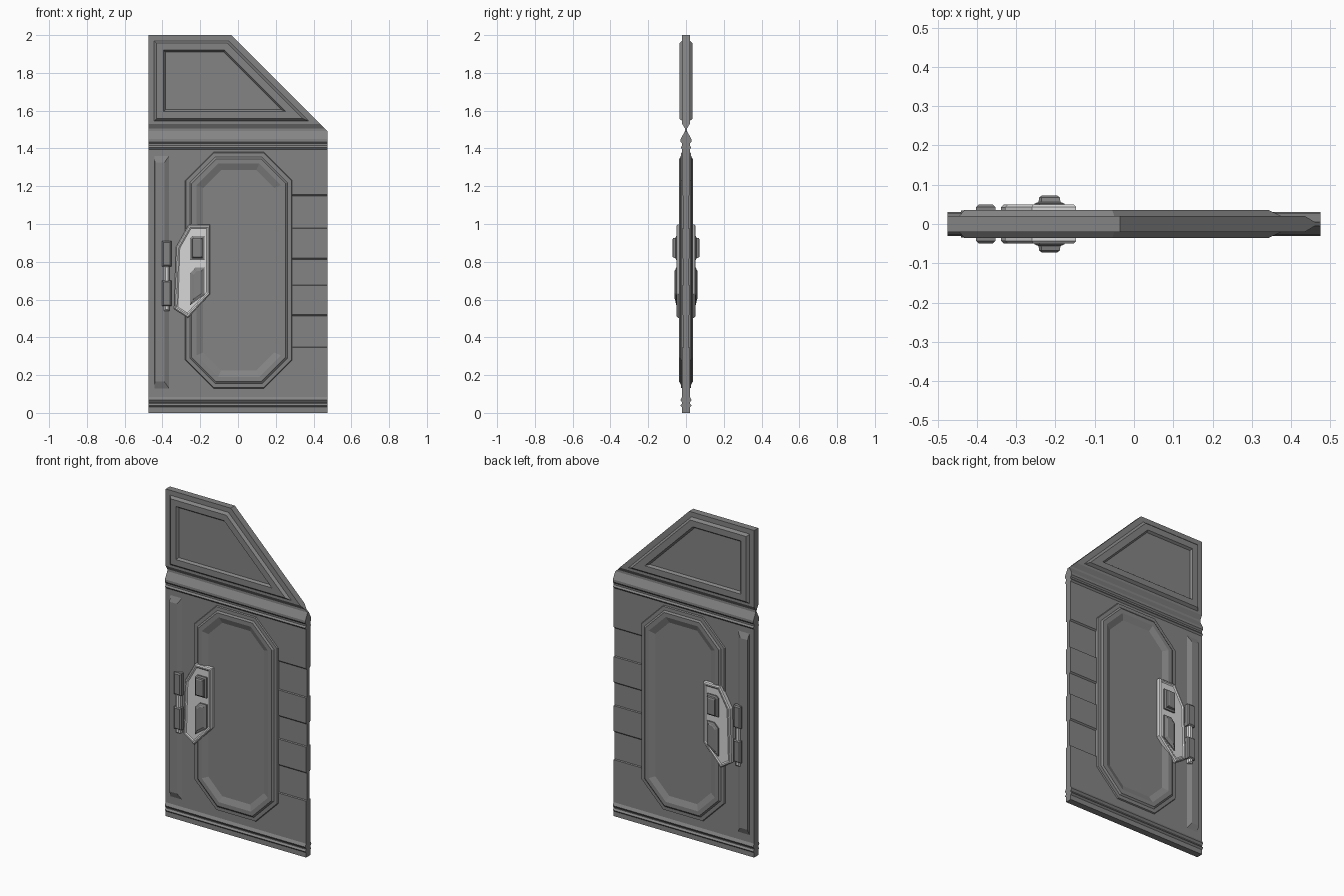
import bpy, bmesh
from mathutils import Vector

old = bpy.data.objects.get("Cube")
if old:
    bpy.data.objects.remove(old, do_unlink=True)


def material(name, value):
    m = bpy.data.materials.new(name)
    m.use_nodes = True
    colour = (value, value, value, 1)
    m.diffuse_color = colour
    m.node_tree.nodes["Principled BSDF"].inputs["Base Color"].default_value = colour
    return m


DARK = material("dark grey metal", 0.23)
LIGHT = material("light grey metal", 0.68)


def finish(name, bm, mat):
    bmesh.ops.recalc_face_normals(bm, faces=bm.faces)
    mesh = bpy.data.meshes.new(name)
    bm.to_mesh(mesh)
    bm.free()
    mesh.materials.append(mat)
    bpy.context.collection.objects.link(bpy.data.objects.new(name, mesh))


def loft(bm, rings):
    """Skin matching point rings into a closed solid."""
    rows = [[bm.verts.new(p) for p in ring] for ring in rings]
    n = len(rows[0])
    for a, b in zip(rows, rows[1:]):
        for i in range(n):
            j = (i + 1) % n
            bm.faces.new((a[i], a[j], b[j], b[i]))
    bm.faces.new(rows[0])
    bm.faces.new(rows[-1])


def inset(outline, d):
    """Move every edge of a clockwise convex outline inwards by d."""
    pts = [Vector(p) for p in outline]
    result = []
    for i, p in enumerate(pts):
        e1 = (p - pts[i - 1]).normalized()
        e2 = (pts[(i + 1) % len(pts)] - p).normalized()
        n1, n2 = Vector((e1.y, -e1.x)), Vector((e2.y, -e2.x))
        result.append(p + (n1 + n2) * d / (1 + n1.dot(n2)))
    return result


def relief(name, outline, steps, mat):
    """Stepped moulding standing out of both faces of the door."""
    full = [(d, -y) for d, y in reversed(steps)] + steps
    bm = bmesh.new()
    loft(bm, [[(p.x, y, p.y) for p in inset(outline, d)] for d, y in full])
    finish(name, bm, mat)


def rect(x0, x1, z0, z1):
    return [(x0, z0), (x0, z1), (x1, z1), (x1, z0)]


def chamfered(x0, x1, z0, z1, c):
    return [(x0, z0 + c), (x0, z1 - c), (x0 + c, z1), (x1 - c, z1),
            (x1, z1 - c), (x1, z0 + c), (x1 - c, z0), (x0 + c, z0)]


def slab(name, x0, x1, profile):
    """Sweep the half thickness profile across x and trim the sloped top."""
    section = [(y, z) for y, z in profile] + [(-y, z) for y, z in reversed(profile)]
    bm = bmesh.new()
    loft(bm, [[(x, y, z) for y, z in section] for x in (x0, x1)])
    cut = bmesh.ops.bisect_plane(
        bm, geom=bm.verts[:] + bm.edges[:] + bm.faces[:],
        plane_co=(-0.035, 0, 2), plane_no=(1, 0, 1), clear_outer=True)["geom_cut"]
    bmesh.ops.holes_fill(bm, edges=[e for e in cut if isinstance(e, bmesh.types.BMEdge)])
    finish(name, bm, DARK)


# Door slab: ribbed bands at the bottom and middle, groove under the top panel
T = 0.02
bottom = [(T, 0), (T, 0.03), (0.03, 0.04), (T, 0.05), (T, 0.055),
          (0.03, 0.068), (T, 0.085)]
top = [(T, 1.395), (0.028, 1.405), (T, 1.415), (T, 1.425), (0.028, 1.435),
       (0.028, 1.45), (T, 1.465), (0.005, 1.492), (0.005, 1.505), (T, 1.53), (T, 2)]
slab("door_slab", -0.475, 0.285, bottom + top)

# Edge strip with three shallow recesses
notches = []
for z0, z1 in ((0.345, 0.52), (0.675, 0.82), (0.975, 1.155)):
    notches += [(T, z0), (0.012, z0 + 0.003), (0.012, z1 - 0.008), (T, z1)]
slab("notched_edge_strip", 0.285, 0.475, bottom + notches + top)

# Octagonal centre moulding
relief("centre_moulding", chamfered(-0.28, 0.287, 0.13, 1.38, 0.15),
       [(0, T), (0.004, 0.027), (0.025, 0.028), (0.035, 0.036),
        (0.06, 0.036), (0.085, 0.026), (0.095, 0.022)], DARK)

# Sloped upper frame
relief("upper_frame", [(-0.445, 1.545), (-0.445, 1.97), (-0.05, 1.97), (0.375, 1.545)],
       [(0, T), (0.013, 0.035), (0.05, 0.035), (0.06, 0.022)], DARK)

# Long side rail, sloped at its ends and inner edge
bm = bmesh.new()
outer, inner = rect(-0.443, -0.365, 0.13, 1.36), rect(-0.44, -0.39, 0.165, 1.325)
loft(bm, [[(x, y, z) for x, z in shape] for shape, y in
          ((inner, -0.034), (outer, -T), (outer, T), (inner, 0.034))])
finish("side_rail", bm, DARK)

# Latch bar beside the handle
for name, x0, x1, z0, z1, y, mat in (
        ("latch_upper_block", -0.402, -0.353, 0.775, 0.91, 0.05, DARK),
        ("latch_lower_block", -0.402, -0.353, 0.565, 0.7, 0.05, DARK),
        ("latch_rod", -0.392, -0.363, 0.54, 0.78, 0.045, LIGHT)):
    relief(name, rect(x0, x1, z0, z1), [(0, T), (0, y - 0.007), (0.007, y)], mat)

# Handle plate with raised rim
plate = [(-0.338, 0.55), (-0.328, 0.878), (-0.26, 0.997), (-0.147, 0.997),
         (-0.147, 0.63), (-0.265, 0.503)]
relief("handle_plate", plate, [(0, T), (0, 0.043), (0.006, 0.049), (0.013, 0.049),
                               (0.02, 0.044), (0.025, 0.044)], LIGHT)

# Stepped buttons on the plate
buttons = (("upper_button", [(-0.253, 0.81), (-0.253, 0.925), (-0.24, 0.937),
                             (-0.177, 0.937), (-0.177, 0.81)], 0.072),
           ("lower_button", [(-0.253, 0.57), (-0.253, 0.74), (-0.225, 0.77),
                             (-0.177, 0.77), (-0.177, 0.625)], 0.06))
for name, outline, y in buttons:
    relief(name, outline, [(0, 0.03), (0, 0.052), (0.01, 0.056), (0.012, y - 0.004),
                           (0.018, y), (0.024, y)], DARK)
